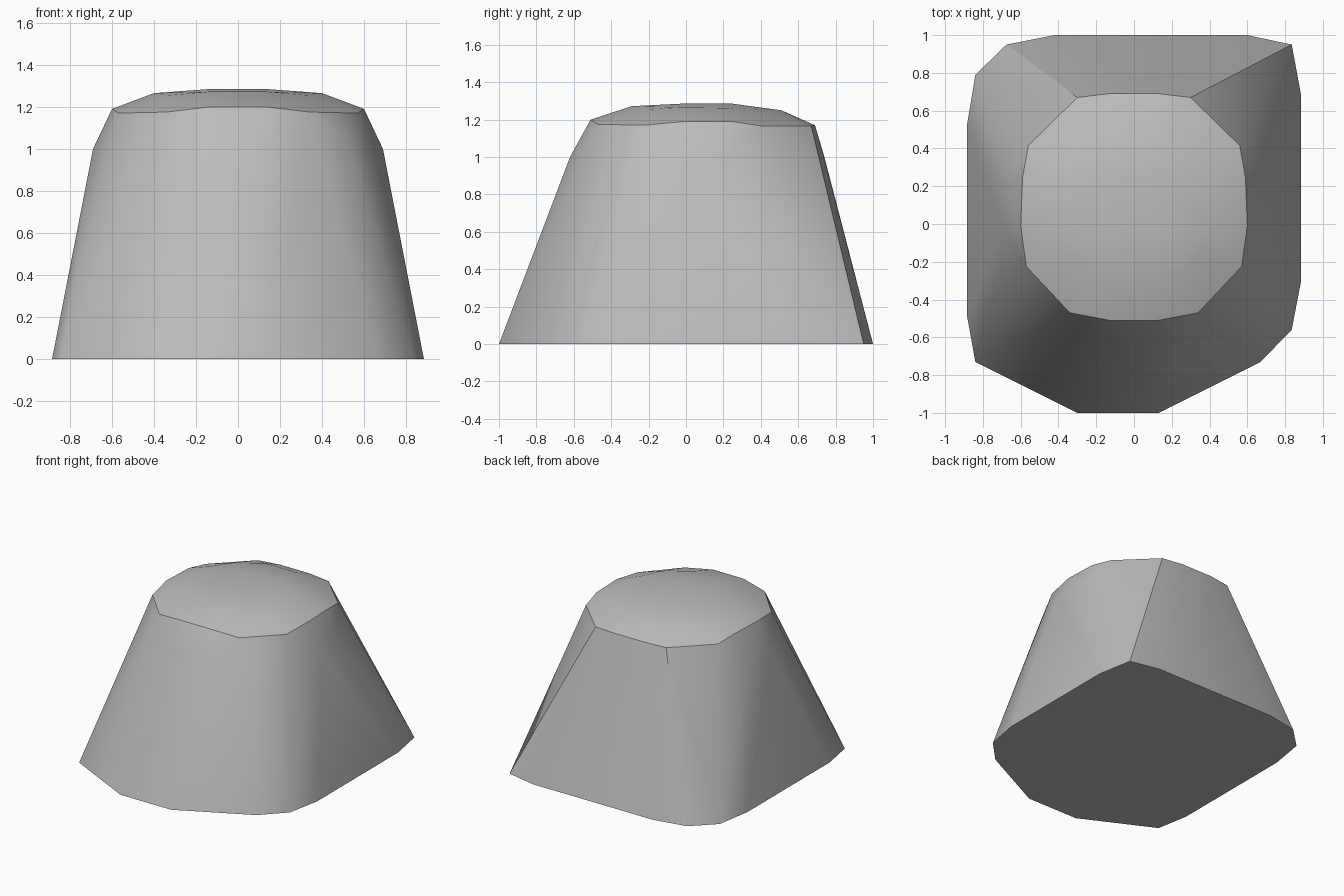
import bpy, bmesh, math

cube = bpy.data.objects.get("Cube")
if cube:
    bpy.data.objects.remove(cube, do_unlink=True)

# Stone colour
stone = bpy.data.materials.new("stone_grey")
stone.use_nodes = True
grey = (0.5, 0.5, 0.5, 1)
stone.diffuse_color = grey
stone.node_tree.nodes["Principled BSDF"].inputs["Base Color"].default_value = grey


def both_sides(points):
    """Mirror points across x = 0."""
    return [(s * x, y, z) for x, y, z in points for s in (1, -1)]


# Uneven footprint on the ground
base = [(-.30, -1), (.13, -1), (.67, -.73), (.835, -.56), (.885, -.3),
        (.885, .68), (.835, .95), (.60, 1), (-.42, 1), (-.675, .95),
        (-.84, .79), (-.885, .52), (-.885, -.48), (-.84, -.73)]
points = [(x, y, 0) for x, y in base]

# Shoulder below the rim
points += both_sides([(.69, -.02, 1), (.69, .2, 1), (.13, -.62, 1), (.13, .74, 1)])
points.append((.52, -.40, 1.06))

# Rim where the walls meet the cap
points += both_sides([(.13, -.51, 1.2), (.34, -.47, 1.175), (.57, -.225, 1.17),
                      (.60, -.01, 1.19), (.59, .245, 1.19), (.56, .415, 1.165),
                      (.30, .67, 1.165), (.13, .69, 1.17)])

# Shallow domed cap
points += both_sides([(.13, -.29, 1.272), (.33, -.2, 1.255), (.40, -.02, 1.265),
                      (.40, .22, 1.262), (.33, .4, 1.24), (.13, .51, 1.25),
                      (.13, -.03, 1.285), (.13, .25, 1.285)])

# Wrap the rings in one convex skin
bm = bmesh.new()
for p in points:
    bm.verts.new(p)
hull = bmesh.ops.convex_hull(bm, input=bm.verts[:])
loose = [v for v in bm.verts if not v.link_faces]
bmesh.ops.delete(bm, geom=loose, context='VERTS')
bmesh.ops.dissolve_limit(bm, angle_limit=math.radians(0.5),
                         verts=bm.verts[:], edges=bm.edges[:])
bmesh.ops.recalc_face_normals(bm, faces=bm.faces[:])

mesh = bpy.data.meshes.new("boulder")
bm.to_mesh(mesh)
bm.free()
mesh.materials.append(stone)
boulder = bpy.data.objects.new("boulder", mesh)
bpy.context.collection.objects.link(boulder)

# Smooth walls and cap, crisp rim and foot
bpy.ops.object.select_all(action='DESELECT')
boulder.select_set(True)
bpy.context.view_layer.objects.active = boulder
bpy.ops.object.shade_smooth_by_angle(angle=math.radians(30))
